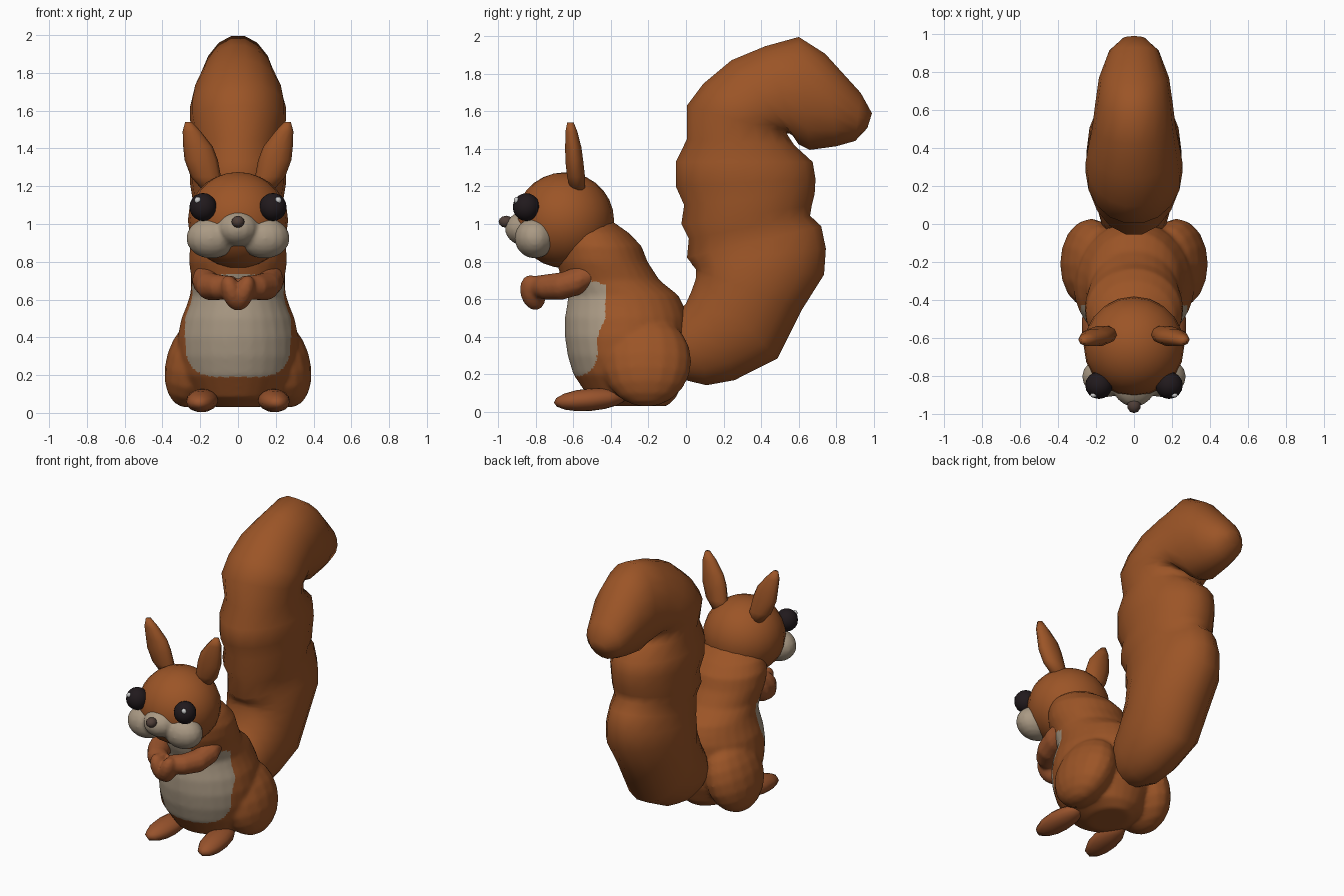
import bpy, bmesh, math
from mathutils import Vector, Matrix, Euler

if "Cube" in bpy.data.objects:
    bpy.data.objects.remove(bpy.data.objects["Cube"])


def material(name, rgb):
    m = bpy.data.materials.new(name)
    m.diffuse_color = (*rgb, 1)
    m.use_nodes = True
    m.node_tree.nodes["Principled BSDF"].inputs["Base Color"].default_value = m.diffuse_color
    return m


FUR = material("russet_fur", (0.33, 0.09, 0.02))
LIMB = material("limb_fur", (0.31, 0.085, 0.025))
CREAM = material("cream_fur", (0.40, 0.32, 0.23))
DARK = material("dark_eye", (0.015, 0.01, 0.012))
NOSE = material("nose_brown", (0.08, 0.05, 0.04))
WHITE = material("eye_glint", (0.9, 0.9, 0.9))


def finish(name, bm, mat):
    bmesh.ops.recalc_face_normals(bm, faces=bm.faces)
    for f in bm.faces:
        f.smooth = True
    me = bpy.data.meshes.new(name)
    bm.to_mesh(me)
    bm.free()
    me.materials.append(mat)
    ob = bpy.data.objects.new(name, me)
    bpy.context.collection.objects.link(ob)
    return ob


def blob(name, loc, size, mat, rot=(0, 0, 0), seg=16, rings=10):
    bm = bmesh.new()
    mx = (Matrix.Translation(loc) @ Euler(rot).to_matrix().to_4x4()
          @ Matrix.Diagonal((*size, 1)))
    bmesh.ops.create_uvsphere(bm, u_segments=seg, v_segments=rings, radius=1, matrix=mx)
    return finish(name, bm, mat)


def loft(name, rings, mat, seg=16):
    """Skin elliptical rings given as (centre, half axis u, half axis v)"""
    bm = bmesh.new()
    loops = []
    for c, u, v in rings:
        c, u, v = Vector(c), Vector(u), Vector(v)
        angles = [2 * math.pi * i / seg for i in range(seg)]
        loops.append([bm.verts.new(c + u * math.cos(a) + v * math.sin(a)) for a in angles])
    for a, b in zip(loops, loops[1:]):
        for i in range(seg):
            j = (i + 1) % seg
            bm.faces.new((a[i], a[j], b[j], b[i]))
    bm.faces.new(loops[0])
    bm.faces.new(loops[-1])
    return finish(name, bm, mat)


def profile_ring(y0, z0, y1, z1, w):
    """Ring across two side-view outline points, with half width w"""
    a, b = Vector((0, y0, z0)), Vector((0, y1, z1))
    return (a + b) / 2, (w, 0, 0), (b - a) / 2


def fuse(name, parts, voxel, smooth, patch=None):
    """Melt overlapping parts into one soft skin; patch picks the cream faces"""
    bm = bmesh.new()
    mat = parts[0].data.materials[0]
    for p in parts:
        bm.from_mesh(p.data)
        bpy.data.objects.remove(p)
    ob = finish(name, bm, mat)
    mod = ob.modifiers.new("melt", 'REMESH')
    mod.mode, mod.voxel_size, mod.use_smooth_shade = 'VOXEL', voxel, True
    mod = ob.modifiers.new("relax", 'SMOOTH')
    mod.factor, mod.iterations = 0.5, smooth
    me = bpy.data.meshes.new_from_object(
        ob.evaluated_get(bpy.context.evaluated_depsgraph_get()))
    ob.modifiers.clear()
    ob.data = me
    me.materials.clear()
    me.materials.append(mat)
    me.materials.append(CREAM)
    for f in me.polygons:
        f.use_smooth = True
        f.material_index = int(bool(patch and patch(f.center)))
    return ob


# Torso: height, front y, back y, half width
torso = [(.03, -.40, -.10, .12), (.08, -.52, -.05, .23), (.20, -.60, 0, .30),
         (.30, -.63, .015, .32), (.40, -.645, .015, .32), (.50, -.645, .01, .30),
         (.56, -.635, -.01, .275), (.62, -.625, -.04, .255), (.70, -.66, -.14, .245),
         (.80, -.69, -.205, .26), (.88, -.70, -.235, .255), (.95, -.70, -.30, .22),
         (1.02, -.70, -.40, .15)]
body = [loft("torso", [profile_ring(f, z, b, z, w) for z, f, b, w in torso], FUR, 28)]
for s in (1, -1):
    body.append(blob("haunch", (s * .225, -.21, .27), (.155, .24, .25), FUR,
                     rot=(0, -s * .3, 0)))
fuse("body_with_haunches", body, .014, 5,
     lambda c: (abs(c.x) / .28) ** 4 + (abs(c.z - .46) / .27) ** 4 < 1 and c.y < -.43)

# Bushy tail with pinched folds: inner y, z, outer y, z, half width
tail = [(-.12, .45, -.10, .20, .10), (0, .58, .0, .165, .17), (.03, .65, .11, .138, .19),
        (.05, .71, .26, .165, .215), (.05, .74, .49, .28, .235), (.05, .76, .62, .54, .25),
        (.03, .78, .74, .73, .25), (.02, .795, .75, .87, .24), (0, .82, .725, .99, .225),
        (.01, .92, .665, 1.045, .225), (-.03, 1.0, .675, 1.1, .245),
        (-.015, 1.1, .69, 1.16, .24), (-.06, 1.2, .695, 1.24, .255),
        (-.06, 1.33, .68, 1.33, .255), (0, 1.45, .58, 1.42, .23),
        (0, 1.63, .54, 1.48, .255), (.09, 1.75, .56, 1.48, .255), (.24, 1.875, .58, 1.46, .24),
        (.42, 1.95, .60, 1.42, .22), (.60, 2.0, .66, 1.39, .205), (.74, 1.91, .80, 1.41, .185),
        (.93, 1.70, .90, 1.44, .13), (.99, 1.59, .965, 1.51, .06)]
loft("tail", [profile_ring(*r) for r in tail], FUR, 18)

# Head, muzzle and nose
blob("head", (0, -.645, 1.02), (.265, .262, .255), FUR, seg=20, rings=14)
face = [blob("muzzle", (0, -.845, .975), (.115, .12, .095), CREAM),
        blob("bridge", (0, -.87, 1.02), (.06, .095, .05), CREAM, rot=(.4, 0, 0))]
for s in (1, -1):
    face.append(blob("cheek", (s * .14, -.805, .925), (.135, .108, .108), CREAM))
fuse("muzzle_and_cheeks", face, .012, 4)
blob("nose", (0, -.957, 1.012), (.036, .04, .032), NOSE, seg=10, rings=6)

hands = []
for side, s in (("right", 1), ("left", -1)):
    # Eyes
    blob(f"eye_{side}", (s * .185, -.85, 1.09), (.072, .072, .074), DARK)
    blob(f"eye_glint_{side}", (s * .213, -.902, 1.126), (.018, .014, .018), WHITE,
         seg=8, rings=6)

    # Ear: x, y, z, half width, half thickness
    ear = [(.13, -.575, 1.17, .05, .04), (.17, -.585, 1.25, .08, .05),
           (.195, -.595, 1.34, .088, .05), (.212, -.60, 1.41, .078, .045),
           (.245, -.61, 1.49, .048, .034), (.262, -.615, 1.54, .018, .018)]
    loft(f"ear_{side}", [((s * x, y, z), (w, 0, 0), (0, t, 0))
                         for x, y, z, w, t in ear], FUR, 10)

    # Foot
    blob(f"foot_{side}", (s * .19, -.51, .065), (.085, .195, .06), LIMB,
         rot=(.08, 0, s * .1), seg=12, rings=8)

    # Arm reaching to the chest: x, y, z, radius, heading towards the middle
    arm = [(.16, -.48, .74, .065, 0), (.165, -.57, .70, .08, 0), (.15, -.66, .67, .075, .4),
           (.10, -.745, .665, .068, .75), (.02, -.80, .665, .06, 1.1)]
    hands.append(loft("arm", [((s * x, y, z),
                               (s * r * math.cos(a), -r * math.sin(a), 0), (0, 0, r))
                              for x, y, z, r, a in arm], LIMB, 12))
    hands.append(blob("paw", (s * .03, -.815, .635), (.055, .068, .1), LIMB,
                      rot=(.25, s * .35, 0), seg=12, rings=8))
fuse("arms_and_paws", hands, .012, 3)
